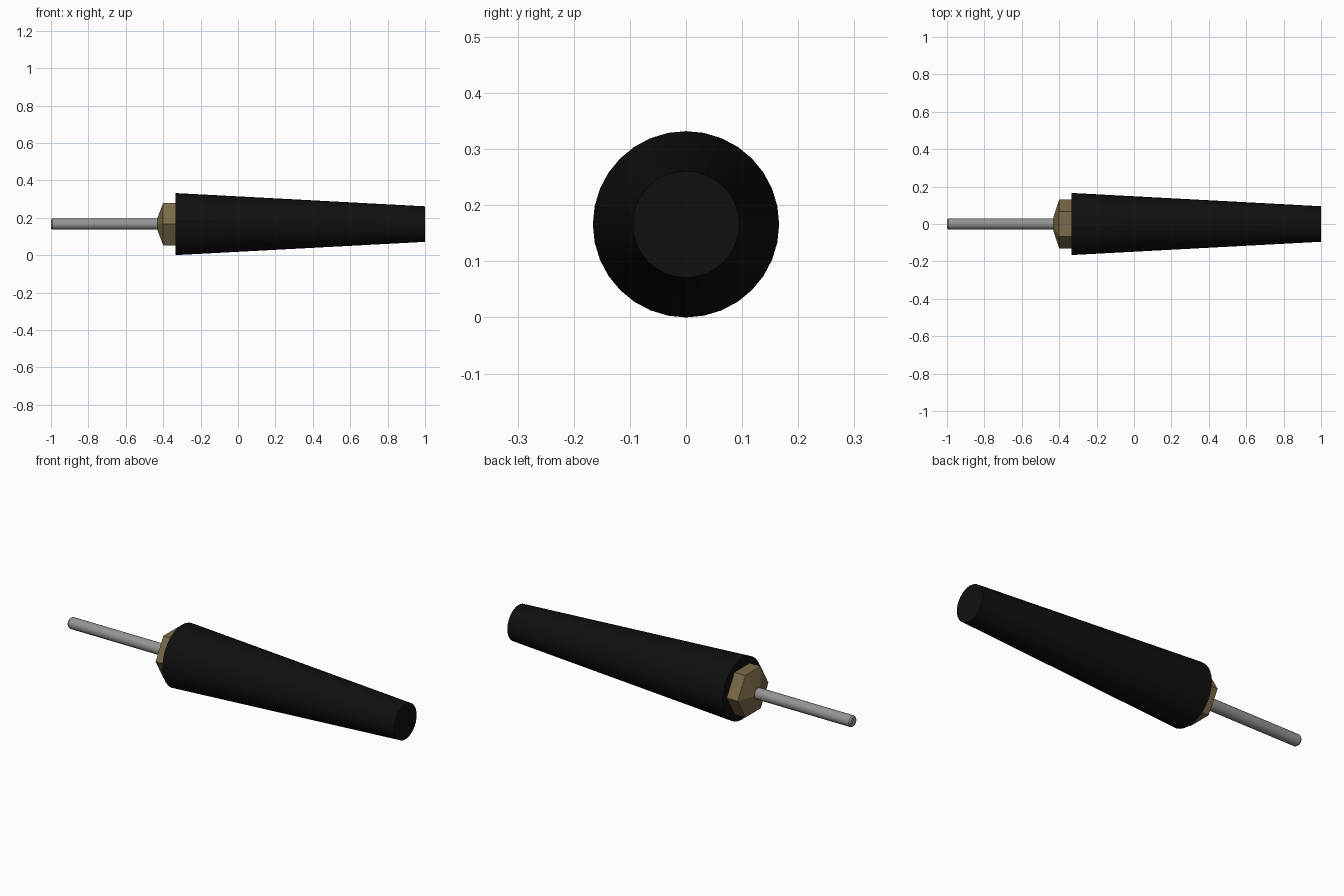
import bpy
import bmesh
from math import pi, cos, sin, radians

cube = bpy.data.objects.get("Cube")
if cube:
    bpy.data.objects.remove(cube)

AXIS_Z = 0.166


def make_material(name, rgb, metallic=0.0):
    mat = bpy.data.materials.new(name)
    mat.use_nodes = True
    mat.diffuse_color = (*rgb, 1)
    bsdf = mat.node_tree.nodes["Principled BSDF"]
    bsdf.inputs["Base Color"].default_value = (*rgb, 1)
    bsdf.inputs["Roughness"].default_value = 0.6
    return mat


def lathe(name, profile, sides, mat, smooth=True):
    """Sweep (x, radius) points around the long axis and cap both ends."""
    bm = bmesh.new()
    rings = []
    for x, r in profile:
        angles = [2 * pi * i / sides for i in range(sides)]
        rings.append([bm.verts.new((x, r * cos(a), r * sin(a))) for a in angles])
    for a, b in zip(rings, rings[1:]):
        for i in range(sides):
            j = (i + 1) % sides
            bm.faces.new((a[i], a[j], b[j], b[i]))
    bm.faces.new(rings[0])
    bm.faces.new(rings[-1])
    bmesh.ops.recalc_face_normals(bm, faces=bm.faces)
    mesh = bpy.data.meshes.new(name)
    bm.to_mesh(mesh)
    bm.free()
    mesh.materials.append(mat)
    obj = bpy.data.objects.new(name, mesh)
    bpy.context.collection.objects.link(obj)
    obj.location.z = AXIS_Z
    if smooth:
        bpy.ops.object.select_all(action="DESELECT")
        obj.select_set(True)
        bpy.context.view_layer.objects.active = obj
        bpy.ops.object.shade_smooth_by_angle(angle=radians(30))
    return obj


black = make_material("black rubber", (0.005, 0.005, 0.005))
brass = make_material("dull brass", (0.2, 0.145, 0.065))
steel = make_material("grey steel", (0.3, 0.3, 0.3))

# Tapered handle
lathe("handle", [(-0.335, 0.166), (1.0, 0.095)], 32, black)

# Hexagonal collar with a shallow pyramid nose
lathe("hex_collar", [(-0.43, 0.04), (-0.40, 0.131), (-0.33, 0.131)], 6, brass, smooth=False)

# Rod with a small chamfer at its free end
lathe("rod", [(-1.0, 0.024), (-0.992, 0.03), (-0.40, 0.03)], 32, steel)
